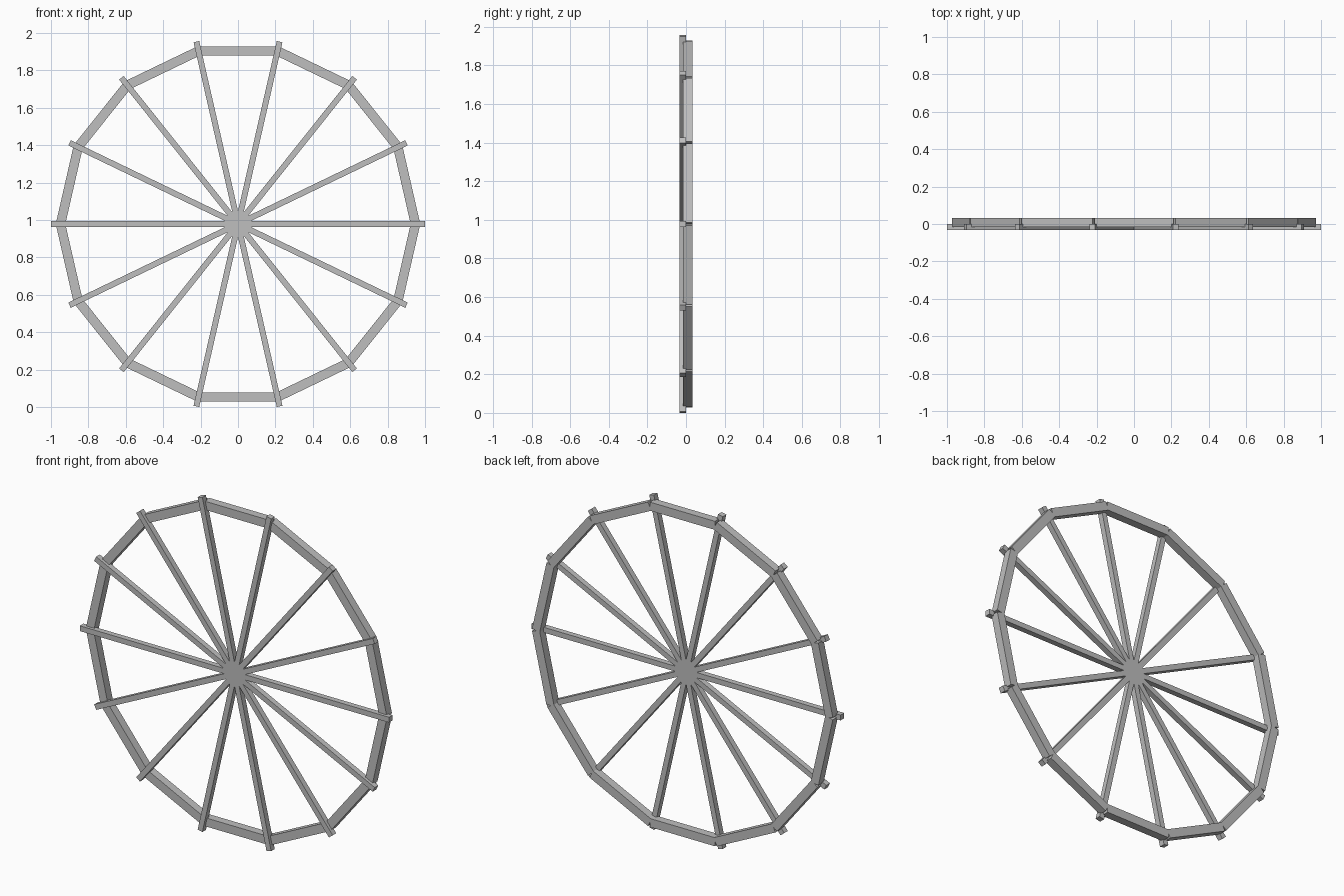
import bpy
from math import pi, cos, sin, radians

old = bpy.data.objects.get("Cube")
if old:
    bpy.data.objects.remove(old, do_unlink=True)

SIDES = 14
STEP = 2 * pi / SIDES
SPOKE_W = 0.031
HUB_Z = sin(3 * STEP) + SPOKE_W / 2 * cos(3 * STEP)  # lowest tip rests on the ground

# Plain grey material
grey = bpy.data.materials.new("light_grey")
grey.use_nodes = True
colour = (0.52, 0.52, 0.52, 1)
grey.diffuse_color = colour
grey.node_tree.nodes["Principled BSDF"].inputs["Base Color"].default_value = colour


def beam(name, size, radius, angle, y):
    """Box whose local x points outward at the given angle around the hub."""
    bpy.ops.mesh.primitive_cube_add(size=1)
    ob = bpy.context.object
    ob.name = name
    ob.scale = size
    ob.rotation_euler = (0, -angle, 0)
    ob.location = (radius * cos(angle), y, HUB_Z + radius * sin(angle))
    ob.data.materials.append(grey)
    return ob


# Full-length bars crossing at the hub, each forming two spokes
for i in range(SIDES // 2):
    beam(f"spoke_bar_{i + 1}", (2, 0.033, SPOKE_W), 0, i * STEP, -0.0165)

# Straight rim boards between neighbouring spokes, behind the bars
for i in range(SIDES):
    beam(f"rim_board_{i + 1}", (0.05, 0.048, 0.42), 0.925, (i + 0.5) * STEP, 0.009)
